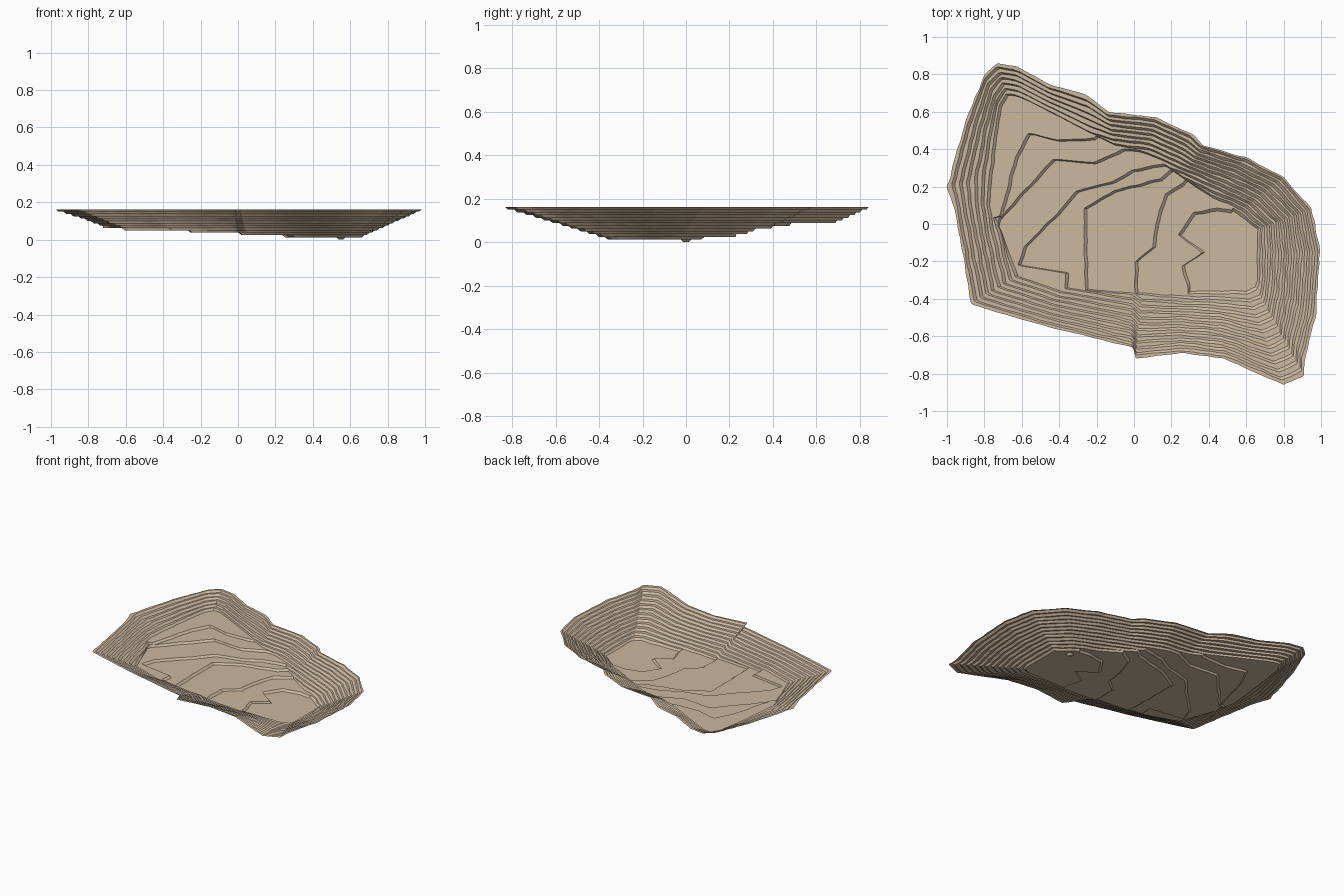
import bpy, bmesh, math
from mathutils import Vector, noise

if "Cube" in bpy.data.objects:
    bpy.data.objects.remove(bpy.data.objects["Cube"])

STEP, TOP, N = 0.0125, 13, 720
C = Vector((0.5, -0.12))

# Wall: rim point, toe point, bench level of the toe (counterclockwise)
WALL = [
    (0.995, -0.15, 0.66, -0.15, 1), (0.95, 0.08, 0.66, -0.03, 1),
    (0.80, 0.25, 0.55, 0.06, 1), (0.60, 0.355, 0.42, 0.14, 2),
    (0.37, 0.42, 0.27, 0.24, 3), (0.32, 0.475, 0.20, 0.29, 4),
    (0.12, 0.57, 0.08, 0.37, 5), (-0.14, 0.60, -0.10, 0.42, 6),
    (-0.25, 0.69, -0.22, 0.48, 7), (-0.45, 0.745, -0.45, 0.60, 7),
    (-0.62, 0.84, -0.61, 0.68, 7), (-0.73, 0.86, -0.67, 0.69, 7),
    (-0.80, 0.80, -0.71, 0.62, 7), (-0.90, 0.55, -0.73, 0.48, 7),
    (-1.00, 0.20, -0.76, 0.25, 7), (-0.96, 0.08, -0.77, 0.10, 7),
    (-0.93, -0.08, -0.72, -0.02, 6), (-0.87, -0.43, -0.62, -0.28, 5),
    (-0.50, -0.54, -0.36, -0.34, 4), (-0.01, -0.66, 0.00, -0.37, 3),
    (0.01, -0.72, 0.05, -0.37, 2), (0.25, -0.69, 0.27, -0.36, 1),
    (0.48, -0.72, 0.45, -0.36, 1), (0.80, -0.86, 0.60, -0.36, 1),
    (0.91, -0.81, 0.65, -0.34, 1), (0.91, -0.74, 0.66, -0.31, 1),
    (0.97, -0.50, 0.66, -0.26, 1)]

# Floor step lines, level by level, extended past the walls at both ends
FLOOR = {
    1: [(.31, -.6), (.30, -.33), (.27, -.22), (.38, -.15), (.25, -.06),
        (.33, .05), (.45, .07), (.52, .06), (.7, .3)],
    2: [(.02, -.6), (.02, -.2), (.12, -.12), (.13, 0), (.18, .15), (.27, .21), (.5, .5)],
    3: [(-.24, -.6), (-.25, -.15), (-.25, .08), (-.1, .17), (.15, .23), (.4, .45)],
    4: [(-.36, -.6), (-.35, -.26), (-.61, -.22), (-.57, -.12), (-.4, .05),
        (-.3, .17), (-.1, .22), (0, .28), (.18, .31), (.3, .5)],
    5: [(-.9, -.5), (-.71, .02), (-.55, .2), (-.42, .34), (-.2, .32), (-.05, .39), (.1, .38), (.15, .6)],
    6: [(-.95, .0), (-.7, .04), (-.62, .35), (-.55, .48), (-.4, .44), (-.2, .45), (-.1, .6)]}


def hit(pts, d, closed):
    """Distance along a ray from the pit centre to a line of points."""
    best = 9.0
    n = len(pts)
    for i in range(n if closed else n - 1):
        a = Vector(pts[i]) - C
        e = Vector(pts[(i + 1) % n]) - C - a
        den = d.x * e.y - d.y * e.x
        if abs(den) > 1e-9:
            r = (a.x * e.y - a.y * e.x) / den
            s = (a.x * d.y - a.y * d.x) / den
            if r > 0 and -1e-6 <= s <= 1 + 1e-6:
                best = min(best, r)
    return best


def wall_line(k):
    out = []
    for rx, ry, tx, ty, lo in WALL:
        t = max(0, (k - lo) / (TOP - lo))
        out.append((tx + (rx - tx) * t, ty + (ry - ty) * t))
    return out


walls = {k: wall_line(k) for k in range(1, TOP + 1)}

# Terraced pit: flat benches joined by steep risers
bm = bmesh.new()
hub = bm.verts.new((C.x, C.y, STEP))
columns = []
for i in range(N):
    a = 2 * math.pi * i / N
    d = Vector((math.cos(a), math.sin(a)))
    rad = []
    for k in range(1, TOP + 1):
        r = hit(walls[k], d, True)
        if k in FLOOR:
            r = min(r, hit(FLOOR[k], d, False))
        p = C + d * r
        r += 0.006 * noise.noise(Vector((p.x * 14, p.y * 14, k * 3.7)))
        rad.append(max(r, rad[-1] + 0.003) if rad else r)
    col = []
    for k in range(1, TOP):
        r, nxt = rad[k - 1], rad[k]
        for rr, z in ((r, k), (r + min(0.016, 0.6 * (nxt - r)), k + 1)):
            p = C + d * rr
            col.append(bm.verts.new((p.x, p.y, z * STEP)))
    p = C + d * rad[-1]
    col.append(bm.verts.new((p.x, p.y, TOP * STEP)))
    columns.append(col)
for i in range(N):
    u, v = columns[i], columns[(i + 1) % N]
    bm.faces.new((hub, u[0], v[0]))
    for j in range(len(u) - 1):
        bm.faces.new((u[j], u[j + 1], v[j + 1], v[j]))

mat = bpy.data.materials.new("sandstone")
mat.diffuse_color = (0.60, 0.48, 0.35, 1)
mat.use_nodes = True
mat.node_tree.nodes["Principled BSDF"].inputs["Base Color"].default_value = mat.diffuse_color


def add(name, b):
    me = bpy.data.meshes.new(name)
    b.to_mesh(me)
    b.free()
    me.materials.append(mat)
    ob = bpy.data.objects.new(name, me)
    bpy.context.collection.objects.link(ob)
    return ob


add("terraced_pit", bm)

# Small sump at the lowest point
sump = bmesh.new()
bmesh.ops.create_cone(sump, cap_ends=False, segments=10, radius1=0.012, radius2=0.025, depth=STEP)
bmesh.ops.contextual_create(sump, geom=[e for e in sump.edges if all(v.co.z < 0 for v in e.verts)])
add("sump", sump).location = (0.55, 0.0, STEP / 2)
